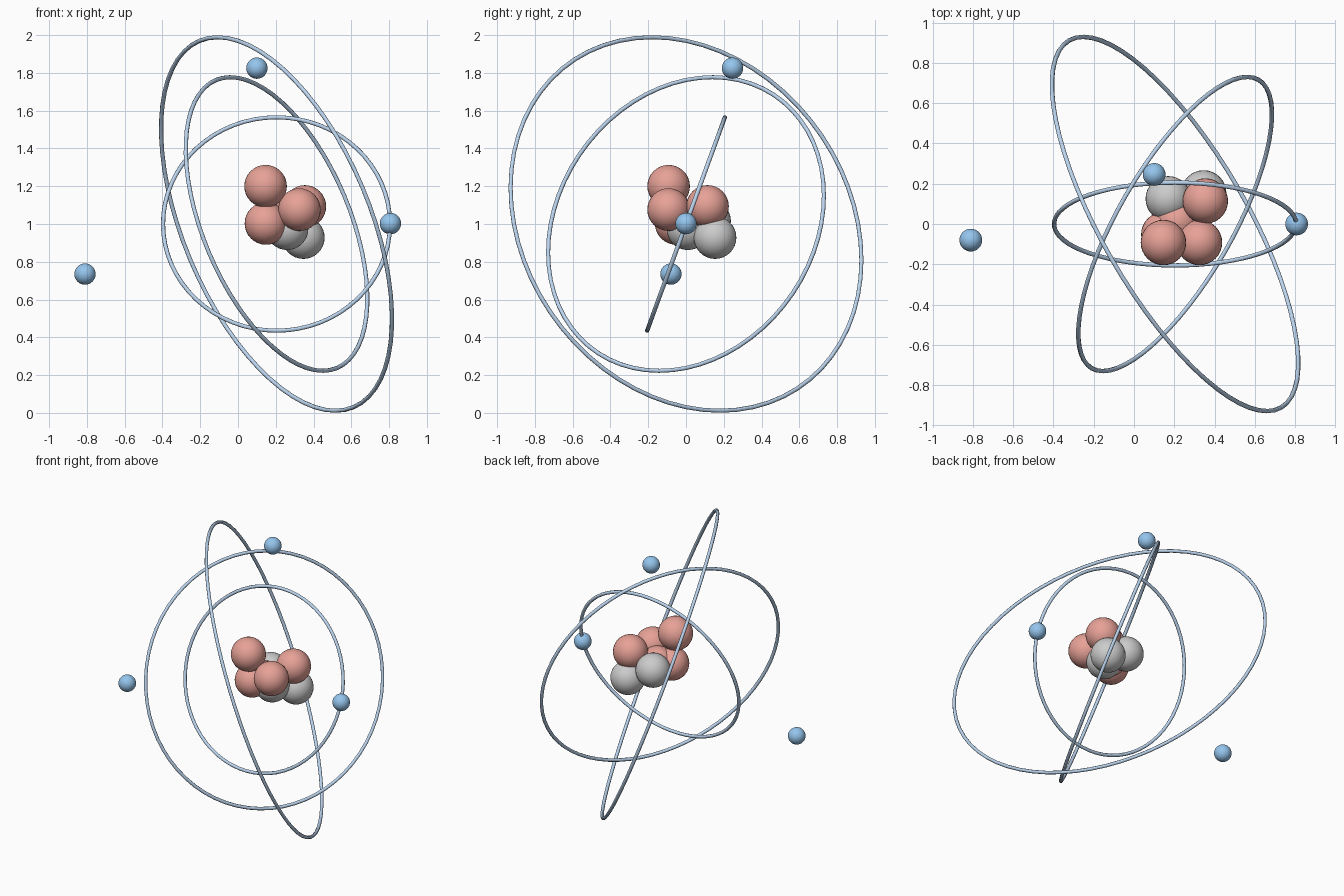
import bpy
from math import radians

if "Cube" in bpy.data.objects:
    bpy.data.objects.remove(bpy.data.objects["Cube"])

CENTRE = (0.204, 0.0, 1.0)


def material(name, rgb):
    m = bpy.data.materials.new(name)
    m.diffuse_color = (*rgb, 1.0)
    m.use_nodes = True
    m.node_tree.nodes["Principled BSDF"].inputs["Base Color"].default_value = m.diffuse_color
    return m


red = material("proton_red", (0.80, 0.36, 0.31))
blue = material("electron_blue", (0.30, 0.56, 0.85))
pale_blue = material("orbit_blue", (0.50, 0.66, 0.85))


def finish(name, mat):
    ob = bpy.context.object
    ob.name = name
    bpy.ops.object.shade_smooth()
    if mat:
        ob.data.materials.append(mat)


def ball(name, pos, radius, mat=None):
    bpy.ops.mesh.primitive_uv_sphere_add(segments=32, ring_count=16, radius=radius, location=pos)
    finish(name, mat)


# nucleus: red protons and grey neutrons packed together
protons = [(0.146, -0.092, 1.20), (0.325, -0.092, 1.076), (0.354, 0.114, 1.093),
           (0.148, -0.052, 1.003), (0.215, 0.01, 1.01)]
neutrons = [(0.17, 0.125, 1.015), (0.346, 0.154, 0.928), (0.26, 0.01, 0.975)]
for i, p in enumerate(protons):
    ball(f"proton_{i + 1}", p, 0.1127)
    bpy.context.object.data.materials.append(red)
for i, p in enumerate(neutrons):
    ball(f"neutron_{i + 1}", p, 0.1127)

# three tilted orbit rings, each turned 60 degrees further
for i, radius in enumerate((0.601, 0.827, 1.052)):
    bpy.ops.mesh.primitive_torus_add(
        major_segments=64, minor_segments=8, major_radius=radius, minor_radius=0.0113,
        location=CENTRE, rotation=(radians(70), 0, radians(60 * i)))
    finish(f"orbit_ring_{i + 1}", pale_blue)

# electrons
for i, p in enumerate([(0.807, 0.0, 1.002), (0.10, 0.246, 1.825), (-0.81, -0.08, 0.735)]):
    ball(f"electron_{i + 1}", p, 0.0564, blue)
